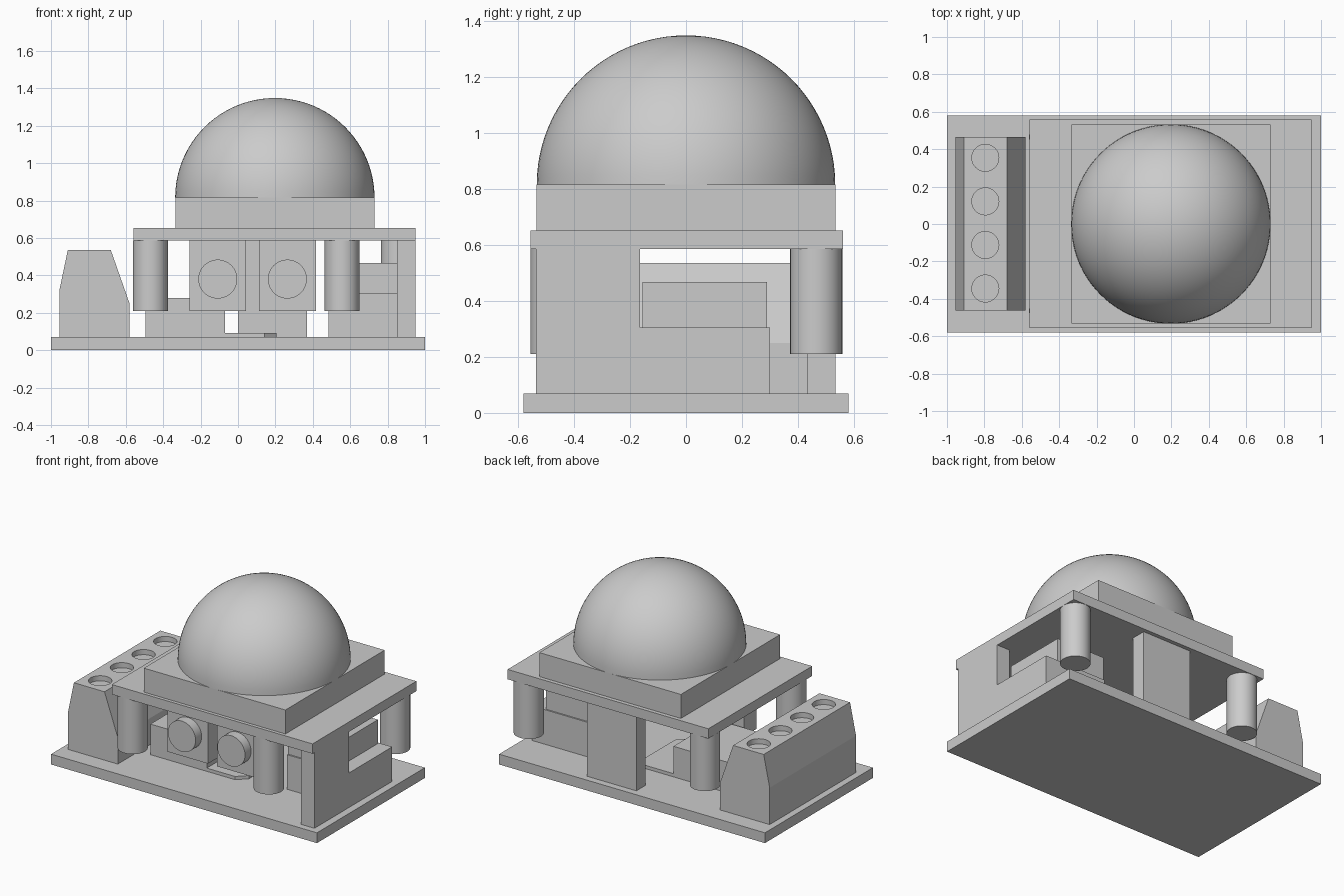
import bpy, bmesh, math
from mathutils import Matrix, Vector

cube = bpy.data.objects.get("Cube")
if cube:
    bpy.data.objects.remove(cube)

grey = bpy.data.materials.new("plain_grey")
grey.use_nodes = True
grey.diffuse_color = (0.6, 0.6, 0.6, 1)
grey.node_tree.nodes["Principled BSDF"].inputs["Base Color"].default_value = (0.6, 0.6, 0.6, 1)


def finish(name, bm, smooth=False):
    bmesh.ops.recalc_face_normals(bm, faces=bm.faces)
    mesh = bpy.data.meshes.new(name)
    bm.to_mesh(mesh)
    bm.free()
    mesh.materials.append(grey)
    obj = bpy.data.objects.new(name, mesh)
    bpy.context.collection.objects.link(obj)
    if smooth:
        bpy.ops.object.select_all(action='DESELECT')
        obj.select_set(True)
        bpy.context.view_layer.objects.active = obj
        bpy.ops.object.shade_smooth_by_angle(angle=math.radians(35))
    return obj


def prism(name, points, push):
    """Extrude a flat outline along a vector."""
    bm = bmesh.new()
    face = bm.faces.new([bm.verts.new(p) for p in points])
    out = bmesh.ops.extrude_face_region(bm, geom=[face])
    moved = [v for v in out["geom"] if isinstance(v, bmesh.types.BMVert)]
    bmesh.ops.translate(bm, verts=moved, vec=Vector(push))
    if not any(set(f.verts) == set(face.verts) for f in bm.faces if f is not face) and not face.is_valid:
        bm.faces.new([v for v in bm.verts if v not in moved])
    return finish(name, bm)


def box(name, x, y, z):
    bm = bmesh.new()
    size = [b - a for a, b in (x, y, z)]
    mid = [(a + b) / 2 for a, b in (x, y, z)]
    bmesh.ops.create_cube(bm, size=1, matrix=Matrix.Translation(mid) @ Matrix.Diagonal((*size, 1)))
    return finish(name, bm)


def cylinder(name, centre, radius, depth, along_y=False):
    bm = bmesh.new()
    turn = Matrix.Rotation(math.pi / 2, 4, 'X') if along_y else Matrix()
    bmesh.ops.create_cone(bm, cap_ends=True, segments=64, radius1=radius, radius2=radius,
                          depth=depth, matrix=Matrix.Translation(centre) @ turn)
    return finish(name, bm, True)


# Boards and lens seat
box("base_board", (-1, 1), (-0.58, 0.58), (0, 0.07))
box("upper_board", (-0.56, 0.95), (-0.556, 0.56), (0.585, 0.652))
box("dome_seat", (-0.335, 0.73), (-0.533, 0.533), (0.652, 0.815))

# Half-sphere dome
bm = bmesh.new()
bmesh.ops.create_uvsphere(bm, u_segments=96, v_segments=48, radius=0.533,
                          matrix=Matrix.Translation((0.197, 0, 0.815)))
bmesh.ops.bisect_plane(bm, geom=bm.verts[:] + bm.edges[:] + bm.faces[:], plane_co=(0, 0, 0.815),
                       plane_no=(0, 0, -1), clear_outer=True)
finish("dome", bm, True)

# Round posts under the upper board
for i, (x, y) in enumerate([(-0.468, -0.463), (0.556, -0.463), (-0.468, 0.465), (0.857, 0.465)]):
    cylinder(f"post_{i + 1}", (x, y, 0.398), 0.093, 0.375)

# Terminal block with four sunken holes
profile = [(-0.955, 0.07), (-0.955, 0.32), (-0.91, 0.535), (-0.68, 0.535), (-0.58, 0.25), (-0.58, 0.07)]
block = prism("terminal_block", [(x, -0.463, z) for x, z in profile], (0, 0.928, 0))
for i in range(4):
    cutter = cylinder(f"hole_cutter_{i + 1}", (-0.795, -0.345 + i * 0.233, 0.545), 0.072, 0.09)
    cutter.hide_render = True
    cutter.hide_viewport = True
    cut = block.modifiers.new("hole", 'BOOLEAN')
    cut.object = cutter
    cut.operation = 'DIFFERENCE'
    cut.solver = 'EXACT'

# Hanging dial boxes with round knobs
for side, x in (("right", -0.108), ("left", 0.264)):
    box(f"dial_box_{side}", (x - 0.152, x + 0.152), (-0.385, -0.25), (0.21, 0.585))
    cylinder(f"knob_{side}", (x, -0.415, 0.38), 0.104, 0.07, True)

# Regulator with a chamfered tab
box("regulator_body", (-0.495, -0.07), (-0.235, 0.235), (0.07, 0.278))
tab = [(-0.07, -0.235), (0.142, -0.235), (0.205, -0.175), (0.205, 0.175), (0.142, 0.235), (-0.07, 0.235)]
prism("regulator_tab", [(x, y, 0.07) for x, y in tab], (0, 0, 0.022))

# Back support panel
box("back_panel", (0, 0.37), (0.433, 0.533), (0.07, 0.585))

# Side wall with its lower step and inner block
wall = [(-0.535, 0.07), (0.3, 0.07), (0.3, 0.305), (-0.165, 0.305), (-0.165, 0.585), (-0.535, 0.585)]
prism("side_wall", [(0.85, y, z) for y, z in wall], (0.1, 0, 0))
box("inner_block_lower", (0.485, 0.85), (-0.165, 0.3), (0.07, 0.305))
box("inner_block_upper", (0.485, 0.85), (-0.155, 0.29), (0.305, 0.467))
